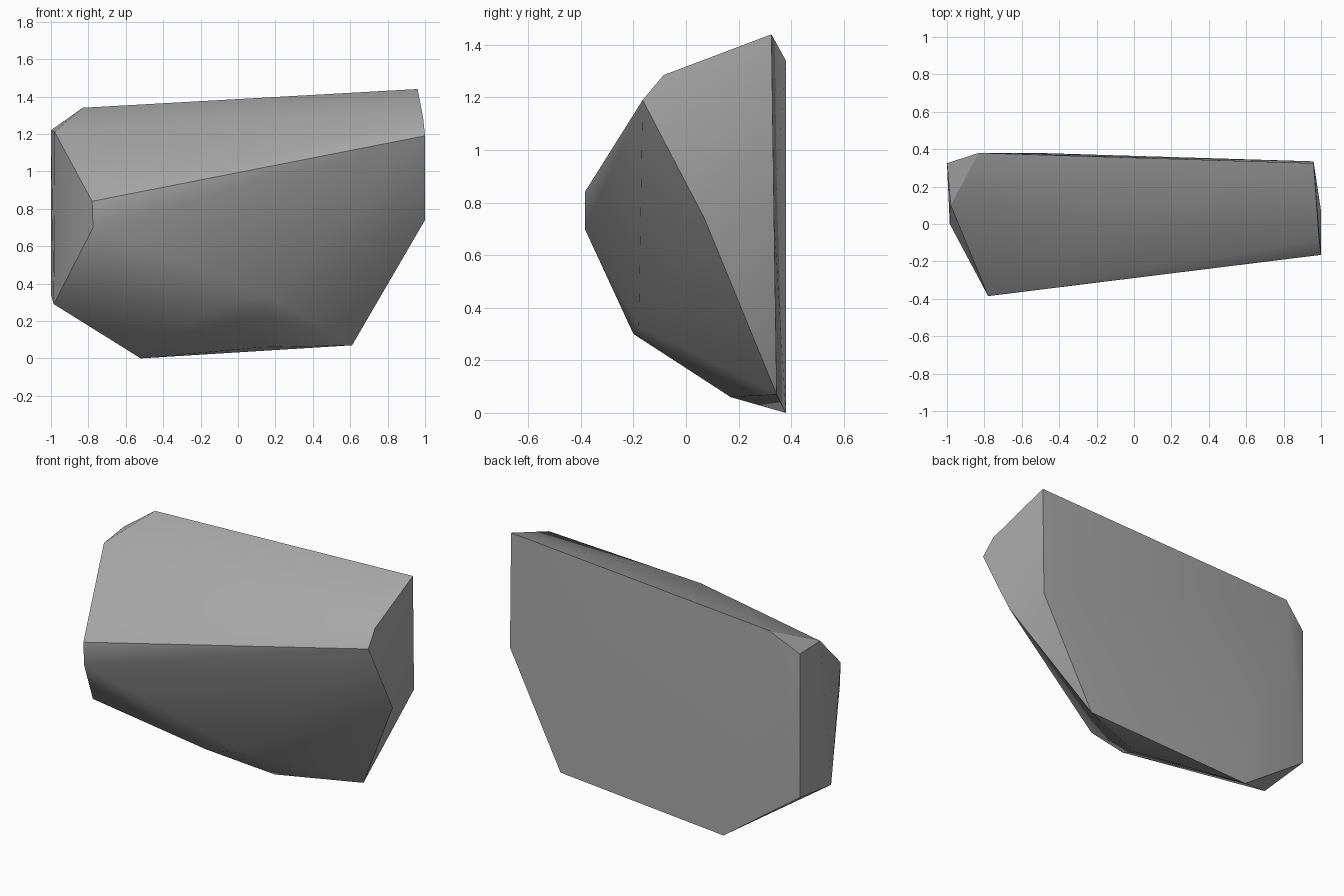
import bpy
import bmesh
import math

# Remove the default cube
cube = bpy.data.objects.get("Cube")
if cube is not None:
    bpy.data.objects.remove(cube, do_unlink=True)


def make_material(name, color):
    mat = bpy.data.materials.new(name)
    mat.use_nodes = True
    mat.diffuse_color = color
    shader = mat.node_tree.nodes["Principled BSDF"]
    shader.inputs["Base Color"].default_value = color
    return mat


# Corners of the chipped boulder, grouped by region
back_slab = [(0.96, 0.325, 1.44), (0.96, 0.335, 0.74), (0.61, 0.345, 0.07),
             (-0.52, 0.38, 0), (-0.83, 0.38, 1.34)]
right_end = [(-1, 0.325, 1.22), (-0.98, 0.1, 1.21),
             (-0.985, 0, 0.29), (-1, 0.325, 0.34)]
left_end = [(0.99, -0.085, 1.285), (1, -0.165, 1.19), (1, 0.07, 0.74)]
front_ridge = [(-0.78, -0.385, 0.84), (-0.775, -0.385, 0.7),
               (-0.08, -0.2, 0.3), (0.17, -0.18, 0.33)]
top_peak = [(-0.1, 0, 1.29)]
underside = [(0.13, 0.17, 0.06)]


def build_hull(name, corners, mat):
    """Wrap a convex shell around the corners."""
    bm = bmesh.new()
    for corner in corners:
        bm.verts.new(corner)
    bmesh.ops.convex_hull(bm, input=list(bm.verts))
    loose = [v for v in bm.verts if not v.link_faces]
    bmesh.ops.delete(bm, geom=loose, context='VERTS')
    bmesh.ops.recalc_face_normals(bm, faces=list(bm.faces))
    mesh = bpy.data.meshes.new(name)
    bm.to_mesh(mesh)
    bm.free()
    mesh.materials.append(mat)
    obj = bpy.data.objects.new(name, mesh)
    bpy.context.collection.objects.link(obj)
    return obj


# Boulder with soft facets and crisp main edges
stone = make_material("stone_grey", (0.4, 0.4, 0.4, 1))
boulder = build_hull(
    "boulder",
    back_slab + right_end + left_end + front_ridge + top_peak + underside,
    stone)
bpy.ops.object.select_all(action='DESELECT')
boulder.select_set(True)
bpy.context.view_layer.objects.active = boulder
bpy.ops.object.shade_smooth_by_angle(angle=math.radians(30))
